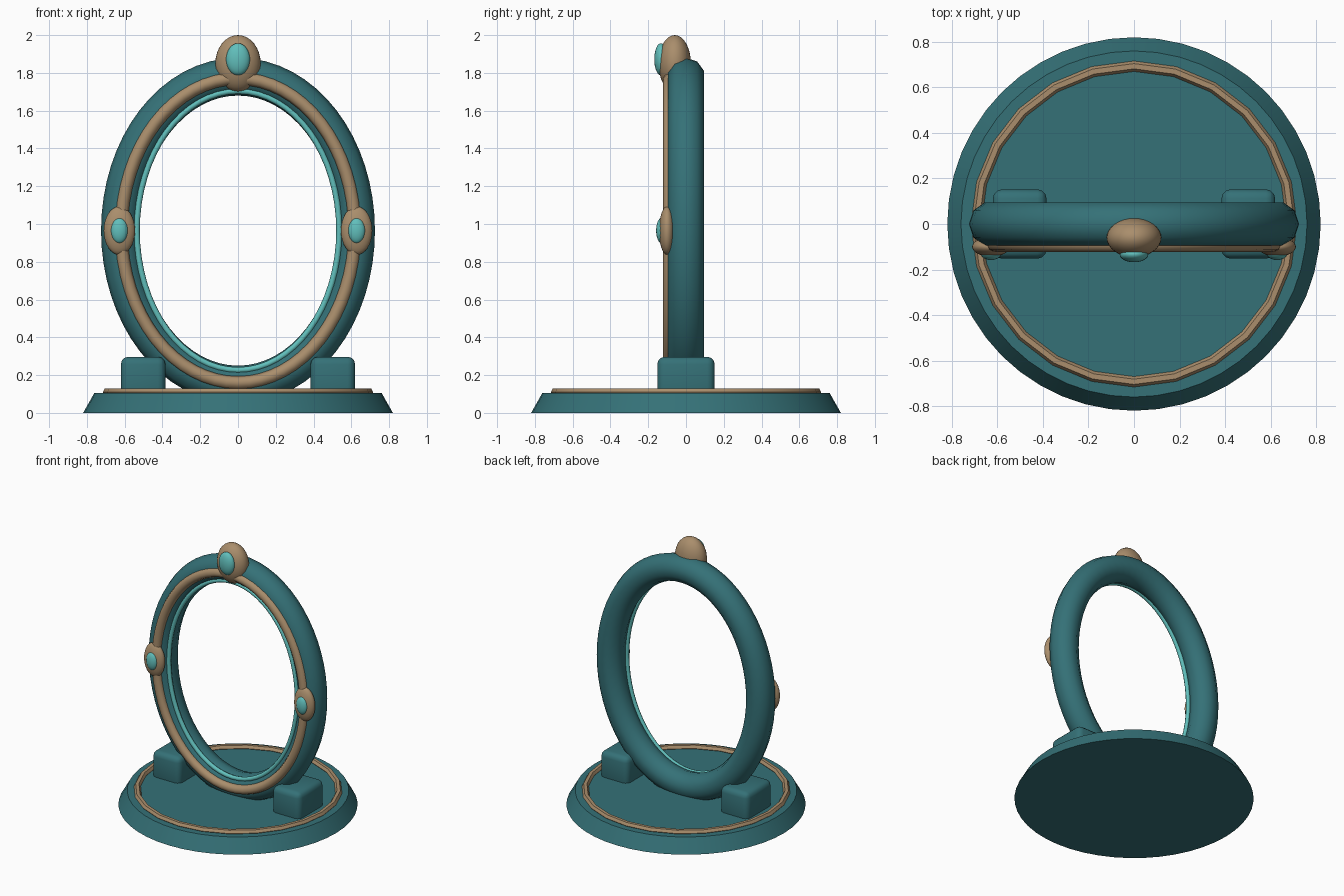
import bpy, bmesh
from math import sin, cos, tau, hypot, radians

if "Cube" in bpy.data.objects:
    bpy.data.objects.remove(bpy.data.objects["Cube"])


def material(name, rgb):
    m = bpy.data.materials.new(name)
    m.diffuse_color = (*rgb, 1)
    m.use_nodes = True
    m.node_tree.nodes["Principled BSDF"].inputs["Base Color"].default_value = m.diffuse_color
    return m


TEAL = material("dark_teal", (0.035, 0.165, 0.185))
GOLD = material("bronze", (0.40, 0.27, 0.15))
AQUA = material("aqua", (0.12, 0.52, 0.50))


def finish(name, bm, mat, angle=None):
    bmesh.ops.recalc_face_normals(bm, faces=bm.faces[:])
    me = bpy.data.meshes.new(name)
    bm.to_mesh(me)
    bm.free()
    me.materials.append(mat)
    ob = bpy.data.objects.new(name, me)
    bpy.context.collection.objects.link(ob)
    bpy.ops.object.select_all(action='DESELECT')
    ob.select_set(True)
    bpy.context.view_layer.objects.active = ob
    if angle:
        bpy.ops.object.shade_smooth_by_angle(angle=radians(angle))
    else:
        bpy.ops.object.shade_smooth()
    return ob


def oval_ring(name, a, b, r, sides, steps, place, mat, angle=None):
    """Tube of constant radius swept round an ellipse; place maps (u, v, depth) to xyz."""
    bm = bmesh.new()
    rings = []
    for i in range(steps):
        t = tau * i / steps
        nu, nv = b * cos(t), a * sin(t)
        n = hypot(nu, nv)
        ring = []
        for j in range(sides):
            s = tau * j / sides
            d = r * cos(s) / n
            ring.append(bm.verts.new(place(a * cos(t) + nu * d, b * sin(t) + nv * d, r * sin(s))))
        rings.append(ring)
    for i in range(steps):
        p, q = rings[i], rings[(i + 1) % steps]
        for j in range(sides):
            k = (j + 1) % sides
            bm.faces.new((p[j], q[j], q[k], p[k]))
    return finish(name, bm, mat, angle)


def ellipsoid(name, center, radii, mat):
    bm = bmesh.new()
    bmesh.ops.create_uvsphere(bm, u_segments=32, v_segments=16, radius=1)
    bmesh.ops.scale(bm, vec=radii, verts=bm.verts)
    bmesh.ops.translate(bm, vec=center, verts=bm.verts)
    return finish(name, bm, mat)


def upright(y):
    return lambda u, v, d: (u, y + d, 0.965 + v)


# Tapered round base with bronze inlay ring
bm = bmesh.new()
bmesh.ops.create_cone(bm, cap_ends=True, segments=48, radius1=0.82, radius2=0.76, depth=0.106)
bmesh.ops.translate(bm, vec=(0, 0, 0.053), verts=bm.verts)
finish("base", bm, TEAL, 30)
oval_ring("base_trim", 0.693, 0.693, 0.023, 6, 24, lambda u, v, d: (u, v, 0.110 + d), GOLD, 30)

# Upright oval frame with bronze face trim and aqua inner lip
oval_ring("frame", 0.625, 0.815, 0.10, 10, 64, upright(0), TEAL)
oval_ring("frame_trim", 0.619, 0.806, 0.035, 8, 64, upright(-0.087), GOLD)
oval_ring("inner_lip", 0.536, 0.739, 0.016, 8, 64, upright(-0.06), AQUA)

# Crest and its gem
ellipsoid("crest", (0, -0.06, 1.85), (0.12, 0.086, 0.15), GOLD)
ellipsoid("crest_gem", (0, -0.133, 1.872), (0.063, 0.035, 0.085), AQUA)

for side, x in (("left", -1), ("right", 1)):
    # Side bosses and gems
    ellipsoid(side + "_boss", (x * 0.628, -0.10, 0.965), (0.083, 0.043, 0.128), GOLD)
    ellipsoid(side + "_gem", (x * 0.628, -0.13, 0.965), (0.045, 0.028, 0.067), AQUA)
    # Rounded support block
    bm = bmesh.new()
    bmesh.ops.create_cube(bm, size=1)
    bmesh.ops.scale(bm, vec=(0.236, 0.304, 0.24), verts=bm.verts)
    bmesh.ops.translate(bm, vec=(x * 0.502, 0, 0.177), verts=bm.verts)
    bmesh.ops.bevel(bm, geom=bm.edges[:], offset=0.04, segments=3, profile=0.5, affect='EDGES')
    finish(side + "_support", bm, TEAL, 40)
